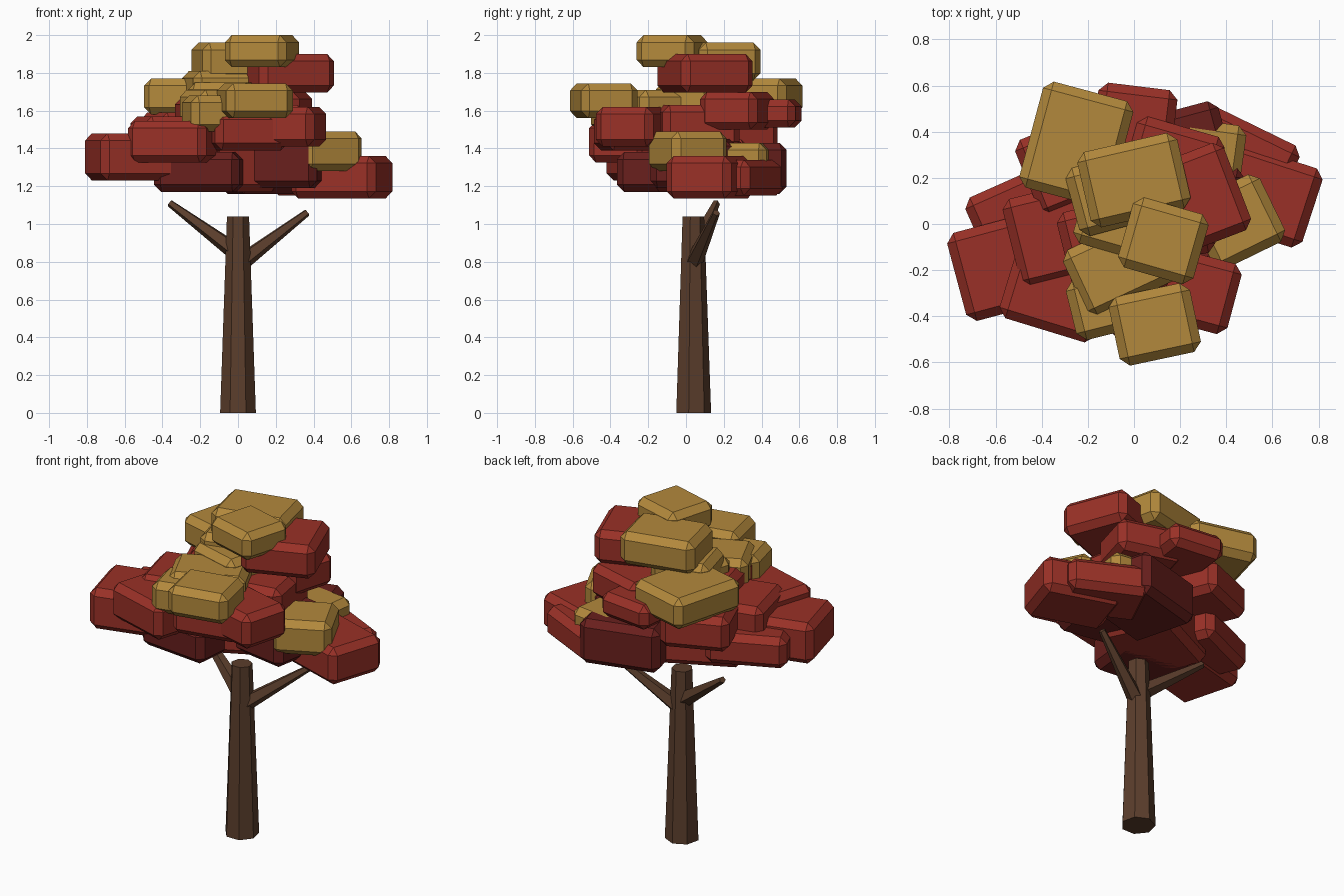
import bpy, bmesh
from math import radians
from mathutils import Vector, Matrix


def material(name, rgb):
    m = bpy.data.materials.new(name)
    m.diffuse_color = (*rgb, 1)
    return m


BARK = material("bark", (0.105, 0.048, 0.025))
RED = material("red_leaves", (0.32, 0.030, 0.020))
DARK = material("dark_red_leaves", (0.14, 0.014, 0.012))
GOLD = material("gold_leaves", (0.45, 0.25, 0.045))


def finish(bm, name, mat):
    me = bpy.data.meshes.new(name)
    bm.to_mesh(me)
    bm.free()
    me.materials.append(mat)
    ob = bpy.data.objects.new(name, me)
    bpy.context.collection.objects.link(ob)


def limb(name, a, b, r1, r2, sides):
    """Tapered faceted limb from a to b."""
    a, b = Vector(a), Vector(b)
    d = b - a
    bm = bmesh.new()
    bmesh.ops.create_cone(bm, cap_ends=True, segments=sides, radius1=r1, radius2=r2, depth=d.length)
    rot = Vector((0, 0, 1)).rotation_difference(d).to_matrix().to_4x4()
    bm.transform(Matrix.Translation((a + b) / 2) @ rot)
    finish(bm, name, BARK)


def clump(name, mat, x, y, w, d, deg, z0, z1, chamfer=0.038):
    """Chamfered leaf block turned about the vertical."""
    bm = bmesh.new()
    bmesh.ops.create_cube(bm, size=1)
    bm.transform(Matrix.Diagonal((w + 0.015, d + 0.015, z1 - z0, 1)))
    bmesh.ops.bevel(bm, geom=bm.edges[:], offset=chamfer, segments=1, affect='EDGES')
    bm.transform(Matrix.Translation((x, y, (z0 + z1) / 2)) @ Matrix.Rotation(radians(deg), 4, 'Z'))
    finish(bm, name, mat)


# Trunk and two branches
limb("trunk", (0, 0.036, 0), (0, 0.036, 1.04), 0.097, 0.06, 7)
limb("branch_right", (0.0, 0.035, 0.785), (0.365, 0.16, 1.06), 0.05, 0.02, 5)
limb("branch_left", (0.0, 0.035, 0.845), (-0.36, 0.16, 1.11), 0.05, 0.02, 5)

# Leaf clumps: x, y, width, depth, turn, bottom, top
dark = [
    (0.18, 0.28, 0.46, 0.40, 15, 1.16, 1.43),
    (0.22, 0.06, 0.45, 0.42, -10, 1.19, 1.45),
    (-0.20, -0.14, 0.44, 0.40, -6, 1.17, 1.38),
]
red = [
    (0.55, 0.13, 0.455, 0.345, -18, 1.135, 1.36),
    (0.45, 0.27, 0.45, 0.33, -26, 1.15, 1.34),
    (-0.51, -0.17, 0.52, 0.38, 15, 1.23, 1.48),
    (-0.47, 0.05, 0.45, 0.30, 24, 1.24, 1.43),
    (-0.34, -0.31, 0.42, 0.30, -17, 1.325, 1.545),
    (-0.32, -0.04, 0.42, 0.38, 14, 1.36, 1.57),
    (0.25, -0.285, 0.37, 0.30, -15, 1.41, 1.62),
    (0.04, -0.27, 0.38, 0.36, 12, 1.39, 1.59),
    (-0.09, -0.12, 0.40, 0.42, 14, 1.44, 1.67),
    (0.25, 0.10, 0.41, 0.39, 21, 1.695, 1.90),
    (0.17, 0.27, 0.38, 0.30, -16, 1.50, 1.70),
    (0.0, 0.42, 0.33, 0.34, -7, 1.51, 1.66),
    (-0.28, 0.26, 0.38, 0.34, 22, 1.38, 1.59),
    (0.12, 0.05, 0.40, 0.40, 10, 1.40, 1.63),
    (-0.11, 0.02, 0.52, 0.44, 26, 1.17, 1.45),
]
gold = [
    (0.127, -0.073, 0.325, 0.30, -16, 1.83, 2.00),
    (0.0, 0.19, 0.43, 0.32, 13, 1.76, 1.96),
    (-0.10, 0.13, 0.33, 0.29, 15, 1.62, 1.81),
    (-0.25, 0.345, 0.39, 0.46, -15, 1.58, 1.77),
    (0.09, -0.435, 0.345, 0.29, 12, 1.56, 1.745),
    (-0.06, -0.18, 0.42, 0.30, 25, 1.53, 1.71),
    (-0.12, -0.345, 0.30, 0.25, 14, 1.49, 1.68),
    (-0.06, 0.03, 0.34, 0.30, -16, 1.58, 1.75),
    (0.445, 0.01, 0.33, 0.31, 26, 1.28, 1.49),
    (0.33, 0.29, 0.27, 0.29, -8, 1.26, 1.43),
]
for label, mat, rows in (("dark_red", DARK, dark), ("red", RED, red), ("gold", GOLD, gold)):
    for i, row in enumerate(rows, 1):
        clump(f"{label}_leaf_clump_{i}", mat, *row)
